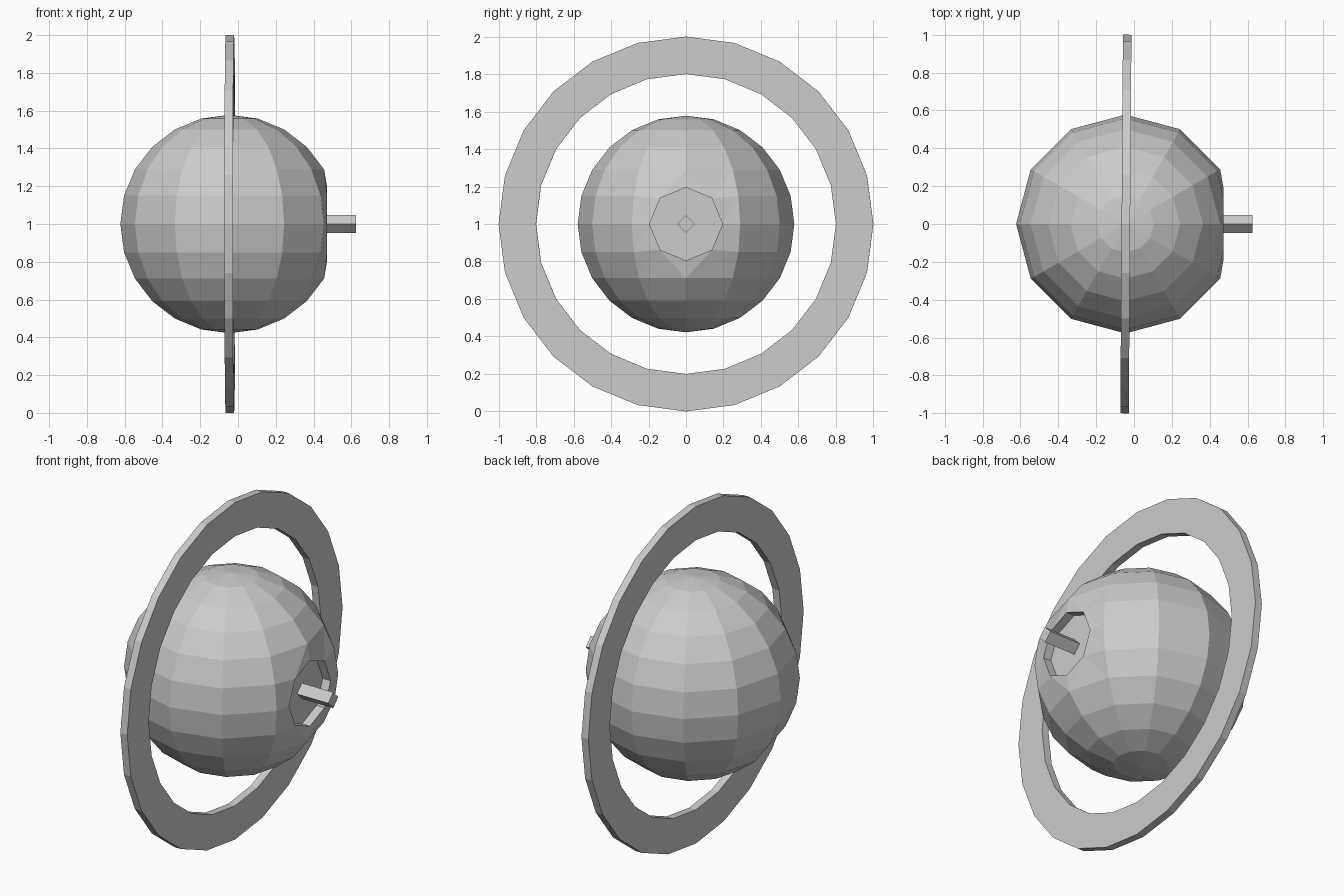
import bpy, bmesh
from math import pi, sin, cos
from mathutils import Matrix

if "Cube" in bpy.data.objects:
    bpy.data.objects.remove(bpy.data.objects["Cube"])

CX, CZ, R = -0.045, 1.0, 0.578


def make_object(name, bm):
    bmesh.ops.recalc_face_normals(bm, faces=bm.faces[:])
    mesh = bpy.data.meshes.new(name)
    bm.to_mesh(mesh)
    bm.free()
    obj = bpy.data.objects.new(name, mesh)
    bpy.context.collection.objects.link(obj)
    return obj


def loop(bm, n, radius, x):
    """Closed edge loop of n sides around the x axis, a vertex on top."""
    vs = [bm.verts.new((x, radius * sin(2 * pi * i / n), radius * cos(2 * pi * i / n)))
          for i in range(n)]
    return vs, [bm.edges.new((vs[i], vs[(i + 1) % n])) for i in range(n)]


# Faceted body: sphere opened on the +x side for an octagonal recess
bm = bmesh.new()
bmesh.ops.create_uvsphere(bm, u_segments=12, v_segments=12, radius=R)
front = [v for v in bm.verts if v.co.x > 0 and abs(v.co.y) < 0.01 and abs(v.co.z) < 0.2]
bmesh.ops.delete(bm, geom=front, context='VERTS')
opening = [e for e in bm.edges if e.is_boundary]
rim_v, rim_e = loop(bm, 8, 0.195, 0.472 - CX)
floor_v, floor_e = loop(bm, 8, 0.195, 0.42 - CX)
bmesh.ops.bridge_loops(bm, edges=opening + rim_e)
bmesh.ops.bridge_loops(bm, edges=rim_e + floor_e)
bm.faces.new(floor_v)
body = make_object("body", bm)
body.location = (CX, 0, CZ)

# Square rod standing out of the recess
bm = bmesh.new()
a_v, a_e = loop(bm, 4, 0.047, 0.40)
b_v, b_e = loop(bm, 4, 0.047, 0.625)
bmesh.ops.bridge_loops(bm, edges=a_e + b_e)
bm.faces.new(a_v)
bm.faces.new(b_v)
rod = make_object("rod", bm)
rod.location.z = CZ

# Flat upright ring around the body
bm = bmesh.new()
section = [(1.0, -0.0225), (1.0, 0.0225), (0.8, 0.0225), (0.8, -0.0225)]
loops = [loop(bm, 24, r, x)[1] for r, x in section]
for i in range(4):
    bmesh.ops.bridge_loops(bm, edges=loops[i] + loops[(i + 1) % 4])
bmesh.ops.rotate(bm, verts=bm.verts[:], matrix=Matrix.Rotation(-0.007, 3, 'Z'))
ring = make_object("ring", bm)
ring.location = (-0.043, 0, CZ)
